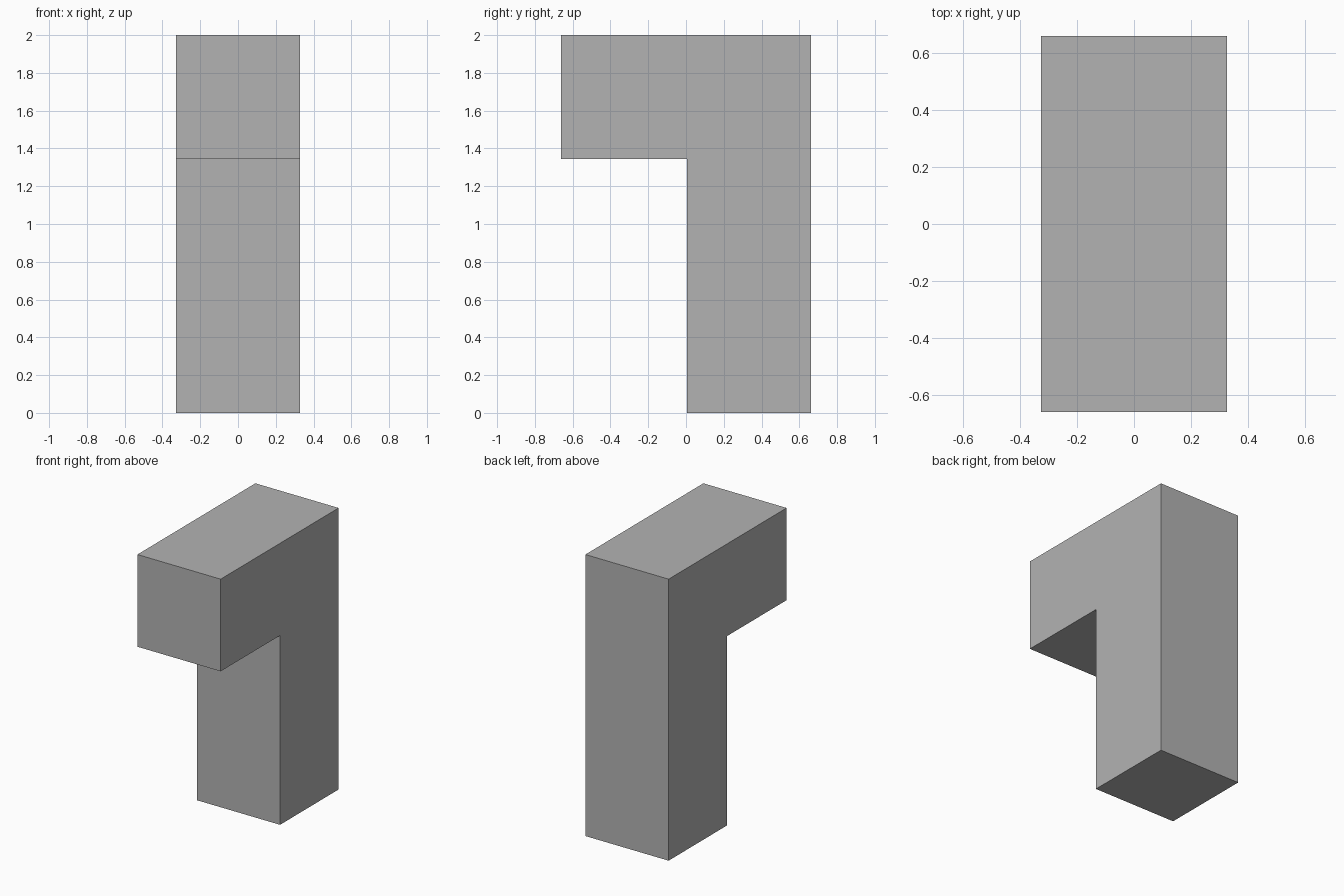
import bpy
import bmesh

cube = bpy.data.objects.get("Cube")
if cube:
    bpy.data.objects.remove(cube, do_unlink=True)

# Plain grey material
GREY = (0.45, 0.45, 0.45, 1.0)
grey = bpy.data.materials.new("plain_grey")
grey.use_nodes = True
grey.diffuse_color = GREY
grey.node_tree.nodes["Principled BSDF"].inputs["Base Color"].default_value = GREY

# Hooked side profile (y, z): upright post with an arm reaching forward
HALF_WIDTH = 0.327
PROFILE = [(0.005, 0), (0.662, 0), (0.662, 2), (-0.662, 2), (-0.662, 1.345), (0.005, 1.345)]

# Extrude the profile across the full width
bm = bmesh.new()
side = bm.faces.new([bm.verts.new((-HALF_WIDTH, y, z)) for y, z in PROFILE])
extruded = bmesh.ops.extrude_face_region(bm, geom=[side])["geom"]
moved = [v for v in extruded if isinstance(v, bmesh.types.BMVert)]
bmesh.ops.translate(bm, verts=moved, vec=(2 * HALF_WIDTH, 0, 0))
bmesh.ops.recalc_face_normals(bm, faces=bm.faces)

mesh = bpy.data.meshes.new("post_with_arm")
bm.to_mesh(mesh)
bm.free()
mesh.materials.append(grey)
post = bpy.data.objects.new("post_with_arm", mesh)
bpy.context.collection.objects.link(post)
